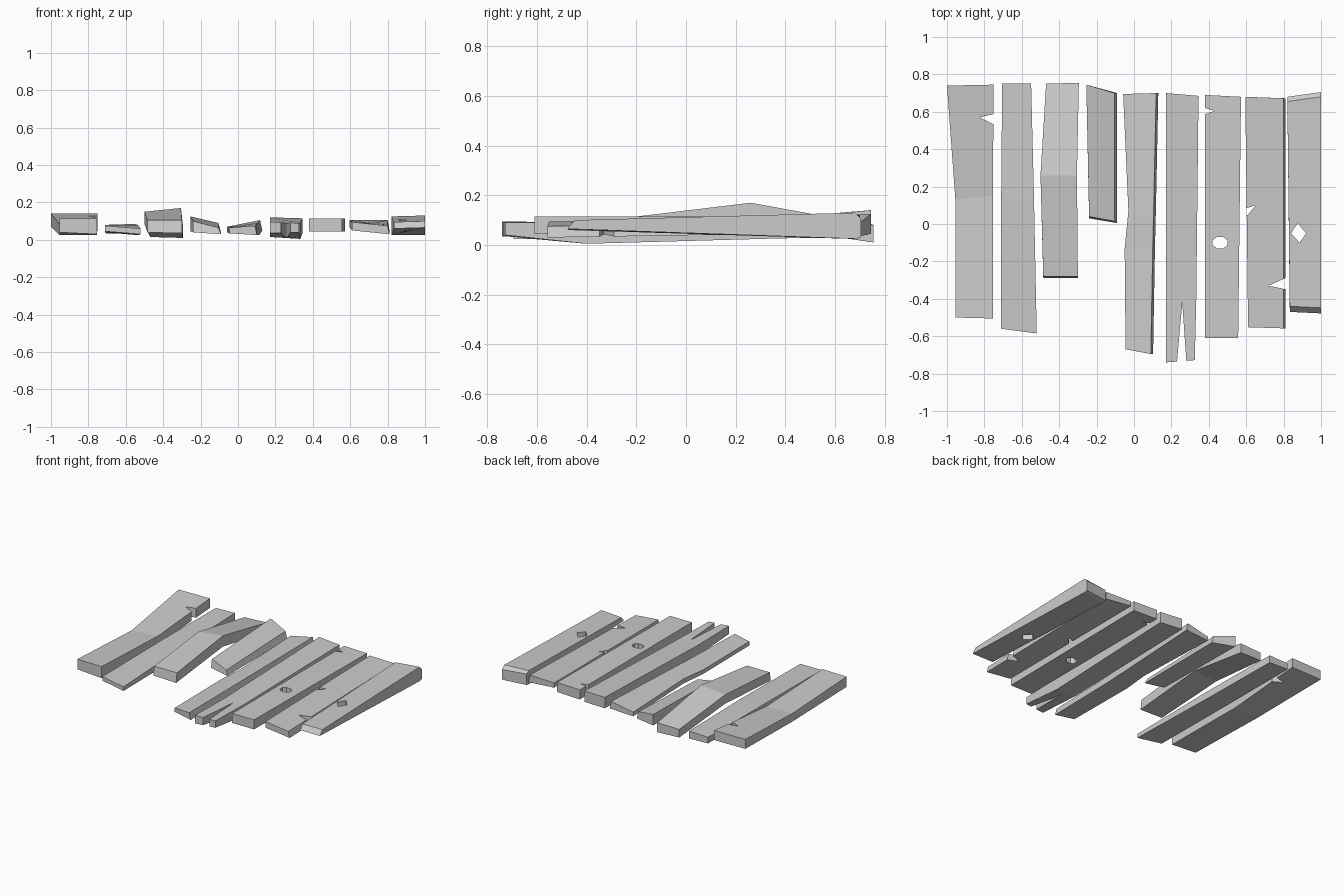
import bpy, bmesh, math


def prism(name, outline, z0=-0.2, z1=0.4):
    """Vertical prism used as a cutter for knots, chips and splits."""
    bm = bmesh.new()
    low = [bm.verts.new((x, y, z0)) for x, y in outline]
    face = bm.faces.new(low)
    ext = bmesh.ops.extrude_face_region(bm, geom=[face])["geom"]
    bmesh.ops.translate(bm, vec=(0, 0, z1 - z0),
                        verts=[v for v in ext if isinstance(v, bmesh.types.BMVert)])
    bmesh.ops.recalc_face_normals(bm, faces=bm.faces)
    me = bpy.data.meshes.new(name)
    bm.to_mesh(me)
    bm.free()
    ob = bpy.data.objects.new(name, me)
    bpy.context.collection.objects.link(ob)
    ob.hide_render = True
    return ob


def plank(name, stations, cuts=(), lean=0.0, front=0.0):
    """Loft of rectangular sections from front to back.
    station: left xy, right xy, left (bottom, top) z, right (bottom, top) z
    lean: bottom right edge shift in x; front: bottom front edge shift in y"""
    bm = bmesh.new()
    rings = []
    for i, ((xl, yl), (xr, yr), (bl, tl), (br, tr)) in enumerate(stations):
        d = front if i == 0 else 0.0
        rings.append([bm.verts.new(p) for p in (
            (xl, yl + d, bl), (xr + lean, yr + d, br), (xr, yr, tr), (xl, yl, tl))])
    for a, b in zip(rings, rings[1:]):
        for i in range(4):
            j = (i + 1) % 4
            bm.faces.new((a[i], a[j], b[j], b[i]))
    bm.faces.new(rings[0])
    bm.faces.new(rings[-1])
    bmesh.ops.recalc_face_normals(bm, faces=bm.faces)
    me = bpy.data.meshes.new(name)
    bm.to_mesh(me)
    bm.free()
    ob = bpy.data.objects.new(name, me)
    bpy.context.collection.objects.link(ob)
    for outline in cuts:
        cutter = prism(name + "_cutter", outline)
        mod = ob.modifiers.new("cut", 'BOOLEAN')
        mod.operation, mod.solver, mod.object = 'DIFFERENCE', 'EXACT', cutter
        bpy.context.view_layer.objects.active = ob
        bpy.ops.object.modifier_apply(modifier=mod.name)
        bpy.data.objects.remove(cutter)
    return ob


# knot hole outlines
round_knot = [(0.46 + 0.043 * math.cos(math.radians(a)), -0.1 + 0.034 * math.sin(math.radians(a)))
              for a in range(22, 382, 45)]
diamond_knot = [(0.875, 0.005), (0.92, -0.05), (0.885, -0.1), (0.84, -0.05)]

# left group of planks
plank("plank_1", [
    ((-0.955, -0.50), (-0.755, -0.505), (0.04, 0.115), (0.03, 0.115)),
    ((-0.955, 0.13), (-0.755, 0.15), (0.025, 0.085), (0.025, 0.09)),
    ((-1.0, 0.74), (-0.75, 0.745), (0.07, 0.14), (0.07, 0.14))],
    cuts=[[(-0.70, 0.59), (-0.75, 0.588), (-0.825, 0.57), (-0.745, 0.53), (-0.70, 0.51)]])
plank("plank_2", [
    ((-0.71, -0.56), (-0.52, -0.585), (0.045, 0.075), (0.03, 0.06)),
    ((-0.71, 0.15), (-0.535, 0.15), (0.04, 0.08), (0.025, 0.08)),
    ((-0.705, 0.75), (-0.55, 0.75), (0.035, 0.08), (0.03, 0.085))])
plank("plank_3", [
    ((-0.485, -0.28), (-0.30, -0.28), (0.04, 0.105), (0.035, 0.105)),
    ((-0.50, 0.26), (-0.305, 0.26), (0.085, 0.15), (0.09, 0.17)),
    ((-0.47, 0.75), (-0.295, 0.755), (0.015, 0.075), (0.01, 0.08))], front=-0.01)
plank("plank_4", [
    ((-0.24, 0.04), (-0.105, 0.015), (0.04, 0.10), (0.03, 0.065)),
    ((-0.255, 0.745), (-0.105, 0.70), (0.045, 0.125), (0.035, 0.09))],
    lean=0.015, front=-0.01)

# right group of planks
plank("plank_5", [
    ((-0.045, -0.67), (0.09, -0.695), (0.035, 0.065), (0.025, 0.075)),
    ((-0.05, -0.13), (0.10, -0.13), (0.035, 0.065), (0.025, 0.085)),
    ((-0.03, 0.07), (0.105, 0.07), (0.035, 0.07), (0.03, 0.09)),
    ((-0.058, 0.695), (0.118, 0.70), (0.04, 0.07), (0.05, 0.105))], lean=0.012)
plank("plank_6", [
    ((0.17, -0.74), (0.325, -0.728), (0.035, 0.095), (0.04, 0.09)),
    ((0.17, -0.40), (0.333, -0.40), (0.015, 0.09), (0.005, 0.09)),
    ((0.17, 0.70), (0.345, 0.685), (0.04, 0.12), (0.035, 0.115))],
    cuts=[[(0.225, -0.80), (0.23, -0.735), (0.258, -0.42), (0.28, -0.735), (0.285, -0.80)]])
plank("plank_7", [
    ((0.38, -0.61), (0.557, -0.61), (0.045, 0.115), (0.045, 0.115)),
    ((0.38, 0.69), (0.572, 0.68), (0.045, 0.115), (0.045, 0.115))],
    cuts=[round_knot, [(0.36, 0.625), (0.43, 0.605), (0.36, 0.58)]])
plank("plank_8", [
    ((0.61, -0.552), (0.80, -0.558), (0.05, 0.095), (0.03, 0.075)),
    ((0.595, 0.68), (0.80, 0.672), (0.07, 0.105), (0.05, 0.105))],
    lean=0.01,
    cuts=[[(0.58, 0.075), (0.605, 0.085), (0.65, 0.1), (0.61, 0.05), (0.58, 0.04)],
          [(0.84, -0.275), (0.72, -0.33), (0.84, -0.355)]])
plank("plank_9", [
    ((0.833, -0.44), (1.0, -0.448), (0.06, 0.095), (0.065, 0.1)),
    ((0.82, 0.655), (1.0, 0.68), (0.025, 0.125), (0.025, 0.13)),
    ((0.82, 0.68), (1.0, 0.705), (0.03, 0.11), (0.03, 0.105))],
    front=-0.03, cuts=[diamond_knot])
